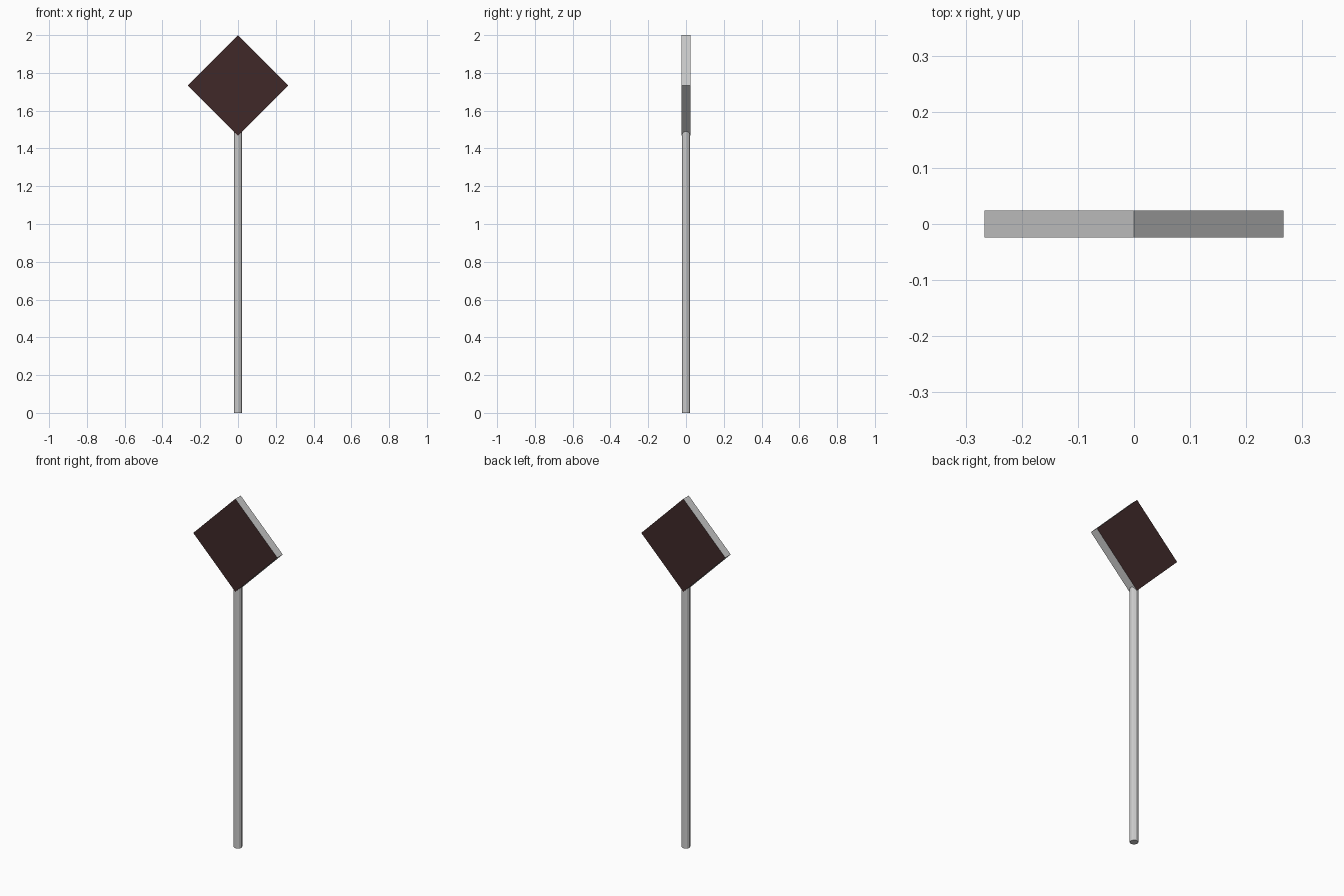
import bpy
import math

if "Cube" in bpy.data.objects:
    bpy.data.objects.remove(bpy.data.objects["Cube"])

# Post: slim faceted pole running up into the lower corner of the panel
POST_TOP = 1.5
bpy.ops.mesh.primitive_cylinder_add(vertices=12, radius=0.0225, depth=POST_TOP,
                                    location=(0, 0, POST_TOP / 2),
                                    rotation=(0, 0, math.radians(15)))
bpy.context.object.name = "post"

# Sign panel: square plate standing on its corner
HALF_DIAGONAL = 0.266
THICKNESS = 0.049
bpy.ops.mesh.primitive_cylinder_add(vertices=4, radius=HALF_DIAGONAL, depth=THICKNESS,
                                    location=(0, 0, 2 - HALF_DIAGONAL),
                                    rotation=(math.radians(90), 0, 0))
panel = bpy.context.object
panel.name = "sign_panel"

# Grey rim, dark brown front and back
for name, colour in (("rim_grey", (0.8, 0.8, 0.8, 1)),
                     ("face_brown", (0.05, 0.022, 0.022, 1))):
    mat = bpy.data.materials.new(name)
    mat.diffuse_color = colour
    mat.use_nodes = True
    mat.node_tree.nodes["Principled BSDF"].inputs["Base Color"].default_value = mat.diffuse_color
    panel.data.materials.append(mat)
for face in panel.data.polygons:
    face.material_index = 1 if abs(face.normal.z) > 0.5 else 0
